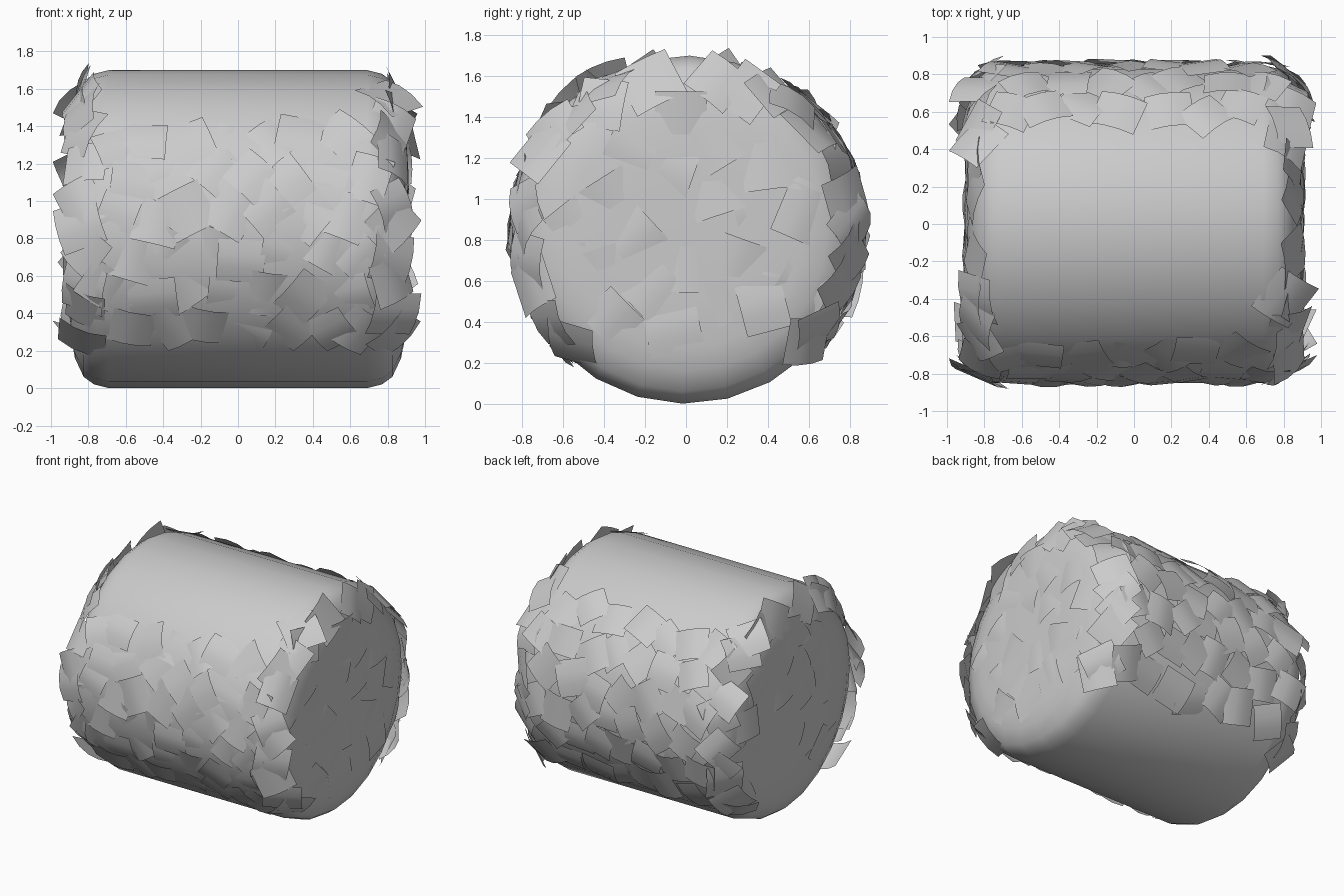
import bpy, bmesh, random
from math import radians, cos, sin, pi
from mathutils import Vector, Matrix

if "Cube" in bpy.data.objects:
    bpy.data.objects.remove(bpy.data.objects["Cube"])

random.seed(11)
R, CZ, SIDES = 0.85, 0.85, 24


def make_object(name, bm):
    me = bpy.data.meshes.new(name)
    bm.to_mesh(me)
    bm.free()
    ob = bpy.data.objects.new(name, me)
    bpy.context.collection.objects.link(ob)
    for p in me.polygons:
        p.use_smooth = True
    return ob


def radial(a):
    return Vector((0, cos(a), sin(a)))


# Rounded drum lying along x
half = [(0.90, 0.35), (0.892, 0.58), (0.872, 0.69), (0.825, 0.79), (0.77, 0.83), (0.69, R)]
profile = [(-x, r) for x, r in half] + [(x, r) for x, r in reversed(half)]
bm = bmesh.new()
rings = []
for x, r in profile:
    rings.append([bm.verts.new(Vector((x, 0, CZ)) + radial(radians(28.8) + 2 * pi * i / SIDES) * r)
                  for i in range(SIDES)])
for a, b in zip(rings, rings[1:]):
    for i in range(SIDES):
        j = (i + 1) % SIDES
        bm.faces.new((a[i], a[j], b[j], b[i]))
for ring, x in ((rings[0], -0.903), (rings[-1], 0.903)):
    c = bm.verts.new((x, 0, CZ))
    for i in range(SIDES):
        bm.faces.new((ring[i], ring[(i + 1) % SIDES], c))
bmesh.ops.recalc_face_normals(bm, faces=bm.faces)
make_object("drum_body", bm)


def card(bm, pos, normal, size, tilt, bend):
    """Bent square leaf lying on the surface, spun at random."""
    rot = normal.to_track_quat('Z', 'Y').to_matrix()
    rot = rot @ Matrix.Rotation(random.uniform(0, 2 * pi), 3, 'Z')
    rot = rot @ Matrix.Rotation(random.uniform(-tilt, tilt), 3, 'X')
    w, h = size * random.uniform(.9, 1.1), size * random.uniform(.85, 1.1)
    N = 3
    grid = []
    for i in range(N + 1):
        row = []
        for j in range(N + 1):
            u, v = i / N - .5, j / N - .5
            p = pos + rot @ Vector((u * w, v * h, bend * (0.25 - 2 * u * u)))
            p.x = max(-0.99, min(1.0, p.x))
            p.y = max(-0.9, min(0.9, p.y))
            p.z = max(0.0, min(1.75, p.z))
            row.append(bm.verts.new(p))
        grid.append(row)
    for i in range(N):
        for j in range(N):
            bm.faces.new((grid[i][j], grid[i + 1][j], grid[i + 1][j + 1], grid[i][j + 1]))


# Leaf rows on the front and back of the drum; the front ones are half sunk
for name, front, lift, lo, hi in (("front_leaves", True, -0.006, -38, 34),
                                  ("back_leaves", False, 0.012, -34, 45)):
    bm = bmesh.new()
    rows, cols = 6, 7
    for r in range(rows):
        for c in range(cols):
            e = lo + (hi - lo) * r / (rows - 1) + random.uniform(-3, 3)
            a = radians(180 - e if front else e)
            x = -0.62 + 1.24 * (c + .25 * (-1) ** r) / (cols - 1) + random.uniform(-.04, .04)
            n = radial(a)
            card(bm, Vector((x, 0, CZ)) + n * (R + lift + random.uniform(-.008, .01)),
                 n, 0.24, 0.1, 0.04)
    make_object(name, bm)

# Leaves on the front and back arcs of each rim, and over each end
for name, s in (("left", -1), ("right", 1)):
    bm = bmesh.new()
    for flip in (False, True):
        for k in range(10):
            e = radians(-46 + 106 * k / 9 + random.uniform(-4, 4))
            a = pi - e if flip else e
            n = radial(a) + Vector((s * random.uniform(.3, 1.1), 0, 0))
            p = Vector((s * random.uniform(.81, .85), 0, CZ)) + radial(a) * random.uniform(.79, .815)
            card(bm, p, n.normalized(), 0.25, 0.25, 0.05)
    make_object(name + "_rim_leaves", bm)

    # End leaves are nearly flush, a few at the upper edge stand proud
    bm = bmesh.new()
    for k in range(30):
        r = 0.68 * ((k + .5) / 30) ** .5
        a = k * 2.39996
        z = sin(a) * r
        if z < -0.58:
            continue
        p = Vector((s * (random.uniform(.884, .902) - 0.03 * (r > .58)), 0, CZ)) + radial(a) * r
        n = Vector((s, 0, 0)) + radial(a) * (0.25 if r > .55 else 0.03)
        card(bm, p, n, 0.25, 0.09, 0.03)
    for a in (62, 80, 104, 122):
        a = radians(a + random.uniform(-4, 4))
        p = Vector((s * .855, 0, CZ)) + radial(a) * 0.74
        card(bm, p, Vector((s, 0, 0)) + radial(a) * 0.35, 0.25, 0.1, 0.03)
    make_object(name + "_end_leaves", bm)
